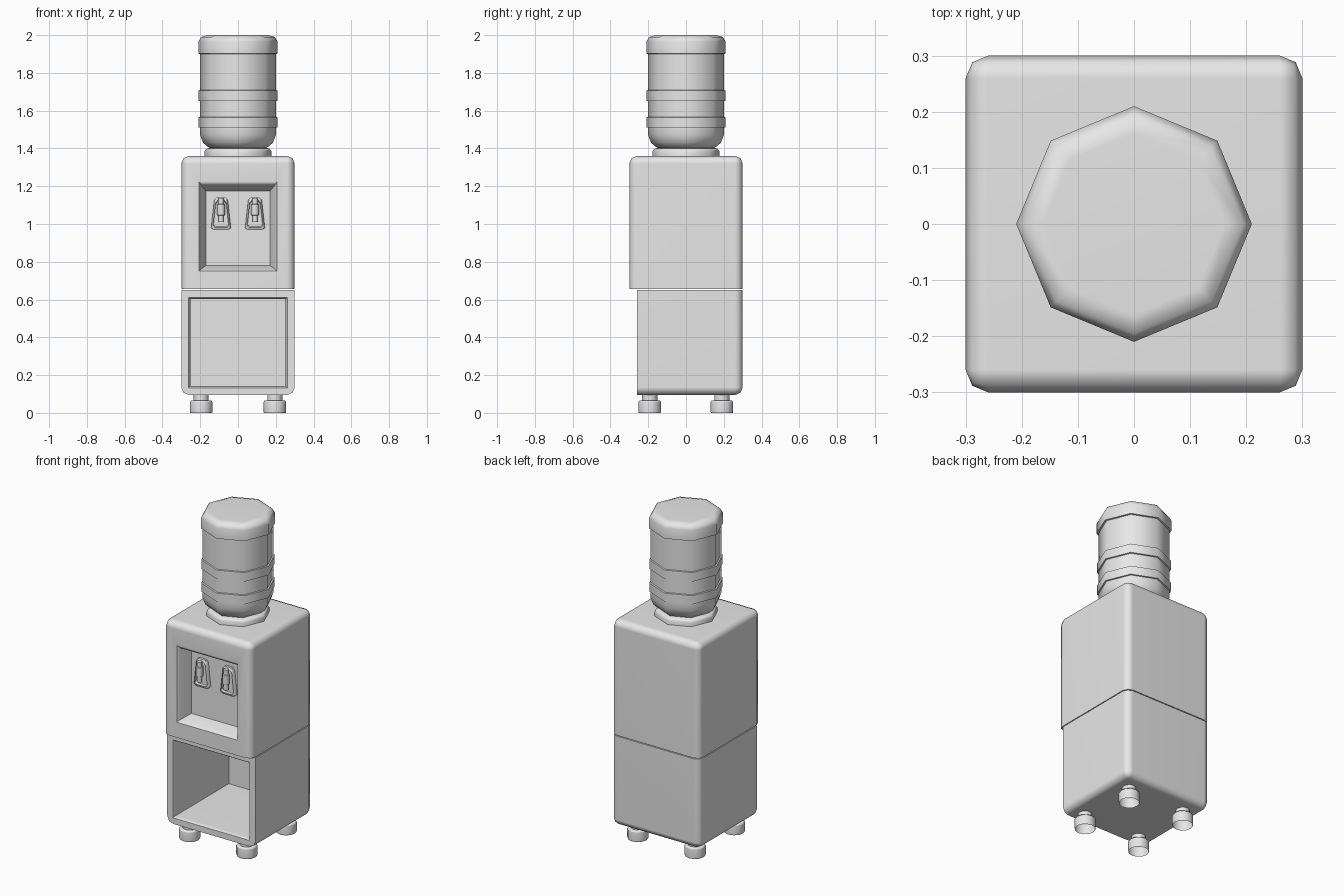
import bpy, bmesh, math

if "Cube" in bpy.data.objects:
    bpy.data.objects.remove(bpy.data.objects["Cube"], do_unlink=True)

grey = bpy.data.materials.new("light_grey")
grey.use_nodes = True
colour = (0.8, 0.8, 0.8, 1)
grey.diffuse_color = colour
grey.node_tree.nodes["Principled BSDF"].inputs["Base Color"].default_value = colour


def finish(name, bm):
    """Turn a bmesh into a named object."""
    bmesh.ops.recalc_face_normals(bm, faces=bm.faces)
    mesh = bpy.data.meshes.new(name)
    bm.to_mesh(mesh)
    bm.free()
    mesh.materials.append(grey)
    obj = bpy.data.objects.new(name, mesh)
    bpy.context.collection.objects.link(obj)
    return obj


def activate(obj):
    bpy.ops.object.select_all(action='DESELECT')
    obj.select_set(True)
    bpy.context.view_layer.objects.active = obj


def smooth(obj):
    """Smooth rounded edges, keep flat faces flat."""
    activate(obj)
    bpy.ops.object.shade_smooth_by_angle(angle=math.radians(50))
    mod = obj.modifiers.new("flat_faces", 'WEIGHTED_NORMAL')
    mod.keep_sharp = True


def loft(name, rings, cap_start=True, cap_end=True):
    """Skin a list of closed rings of points."""
    bm = bmesh.new()
    loops = [[bm.verts.new(p) for p in ring] for ring in rings]
    n = len(loops[0])
    for a, b in zip(loops, loops[1:]):
        for i in range(n):
            j = (i + 1) % n
            bm.faces.new((a[i], a[j], b[j], b[i]))
    if cap_start:
        bm.faces.new(loops[0])
    if cap_end:
        bm.faces.new(loops[-1])
    return finish(name, bm)


def revolve(name, profile, sides, centre=(0, 0), **caps):
    """Spin (radius, height) points about a vertical axis."""
    rings = []
    for r, z in profile:
        angles = [2 * math.pi * i / sides for i in range(sides)]
        rings.append([(centre[0] + r * math.cos(a), centre[1] + r * math.sin(a), z)
                      for a in angles])
    obj = loft(name, rings, **caps)
    smooth(obj)
    return obj


def rect(half, y, z0, z1):
    return [(-half, y, z0), (half, y, z0), (half, y, z1), (-half, y, z1)]


def cabinet(name, y0, y1, z0, z1, rounded, hollow):
    """Box with chosen edges rounded and a tapered hollow cut in the front."""
    body = loft(name, [rect(0.3, y0, z0, z1), rect(0.3, y1, z0, z1)])
    bm = bmesh.new()
    bm.from_mesh(body.data)
    edges = [e for e in bm.edges if rounded(*(e.verts[0].co + e.verts[1].co) / 2)]
    bmesh.ops.bevel(bm, geom=edges, offset=0.04, segments=2, profile=0.5,
                    affect='EDGES')
    bm.to_mesh(body.data)
    bm.free()
    cutter = loft("cutter", [rect(*r) for r in hollow])
    cutter.hide_render = True
    mod = body.modifiers.new("hollow", 'BOOLEAN')
    mod.operation = 'DIFFERENCE'
    mod.solver = 'EXACT'
    mod.object = cutter
    activate(body)
    bpy.ops.object.modifier_apply(modifier=mod.name)
    bpy.data.objects.remove(cutter, do_unlink=True)
    smooth(body)


# Upper cabinet with tap alcove
cabinet("upper_cabinet", -0.3, 0.3, 0.655, 1.36,
        lambda x, y, z: z > 0.7,
        [(0.207, -0.35, 0.75, 1.225), (0.207, -0.3, 0.75, 1.225),
         (0.195, -0.285, 0.762, 1.205), (0.17, -0.21, 0.78, 1.175)])

# Lower cabinet with open storage space
cabinet("lower_cabinet", -0.26, 0.3, 0.095, 0.65,
        lambda x, y, z: y > -0.2 and z < 0.6,
        [(0.262, -0.35, 0.132, 0.612), (0.262, -0.26, 0.132, 0.612),
         (0.252, -0.245, 0.142, 0.602), (0.252, 0.27, 0.142, 0.602)])

# Collar and water bottle
revolve("bottle_collar", [(0.178, 1.355), (0.178, 1.385), (0.165, 1.4), (0.12, 1.405)], 8)
revolve("water_bottle",
        [(0.12, 1.395), (0.155, 1.405), (0.185, 1.43), (0.2, 1.47), (0.2, 1.51),
         (0.208, 1.512), (0.208, 1.565), (0.2, 1.567), (0.2, 1.65),
         (0.208, 1.652), (0.208, 1.707), (0.2, 1.709), (0.2, 1.9),
         (0.21, 1.902), (0.21, 1.965), (0.195, 1.99), (0.162, 2.0)], 8)


def plate_ring(cx, y, grow):
    """Tapered tap plate outline with clipped corners."""
    half = [(0.038, 0.967), (0.052, 0.98), (0.036, 1.125), (0.024, 1.14)]
    pts = half + [(-x, z) for x, z in reversed(half)]
    return [(cx + x * grow, y, 1.05 + (z - 1.05) * grow) for x, z in pts]


# Taps: backing plate, drip lip, stem and lever cap
for side, cx in (("right", -0.09), ("left", 0.09)):
    plate = loft(side + "_tap_plate",
                 [plate_ring(cx, -0.205, 1), plate_ring(cx, -0.225, 1),
                  plate_ring(cx, -0.232, 0.82), plate_ring(cx, -0.222, 0.76)])
    smooth(plate)
    revolve(side + "_tap",
            [(0.014, 1.01), (0.014, 1.045), (0.021, 1.047), (0.021, 1.103),
             (0.015, 1.105), (0.015, 1.135)], 8, (cx, -0.245))

# Feet, open underneath
for x, side in ((-0.195, "right"), (0.195, "left")):
    for y, end in ((-0.192, "front"), (0.19, "back")):
        revolve(f"{end}_{side}_foot",
                [(0.058, 0), (0.06, 0.008), (0.06, 0.057), (0.054, 0.065),
                 (0.04, 0.066), (0.04, 0.1)], 12, (x, y), cap_start=False)
